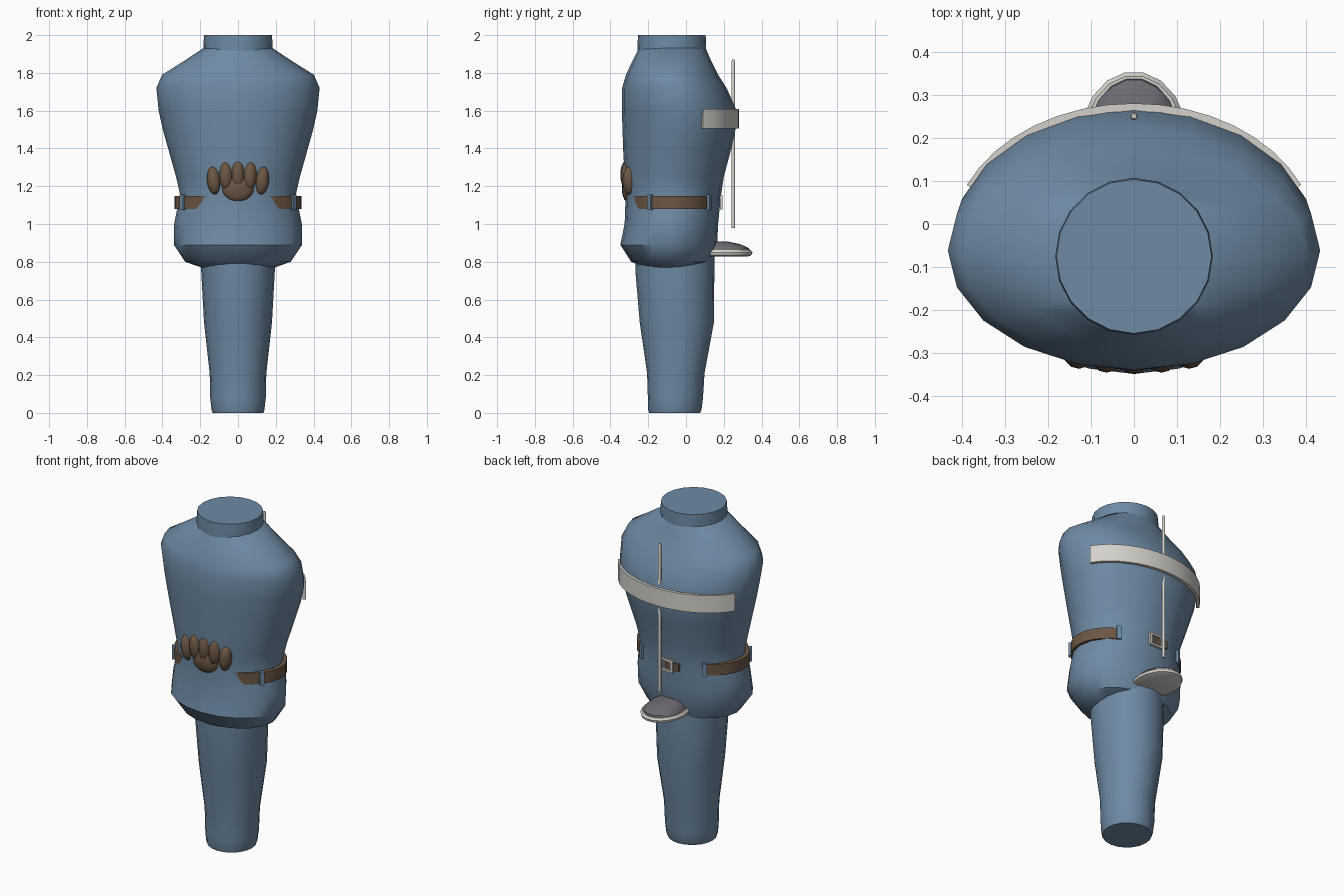
import bpy, bmesh, math
from mathutils import Vector

cube = bpy.data.objects.get("Cube")
if cube:
    bpy.data.objects.remove(cube, do_unlink=True)


def material(name, rgb):
    m = bpy.data.materials.new(name)
    m.use_nodes = True
    m.diffuse_color = (*rgb, 1)
    m.node_tree.nodes["Principled BSDF"].inputs["Base Color"].default_value = (*rgb, 1)
    return m


BLUE = material("denim blue", (.155, .255, .37))
BROWN = material("leather brown", (.15, .095, .058))
LIGHT = material("pale grey", (.66, .64, .60))
DARK = material("dark grey", (.15, .14, .165))


def finish(name, bm, mat, angle=40):
    bmesh.ops.recalc_face_normals(bm, faces=bm.faces)
    mesh = bpy.data.meshes.new(name)
    bm.to_mesh(mesh)
    bm.free()
    mesh.materials.append(mat)
    ob = bpy.data.objects.new(name, mesh)
    bpy.context.collection.objects.link(ob)
    bpy.ops.object.select_all(action="DESELECT")
    ob.select_set(True)
    bpy.context.view_layer.objects.active = ob
    bpy.ops.object.shade_smooth_by_angle(angle=math.radians(angle))
    return ob


def loft(name, rings, mat, sides=20, angle=40):
    """Stack of oval rings: height, half width, front y, back y."""
    bm = bmesh.new()
    loops = []
    for z, rx, front, back in rings:
        cy, ry = (front + back) / 2, (back - front) / 2
        loops.append([bm.verts.new((rx * math.cos(a), cy + ry * math.sin(a), z))
                      for a in (math.tau * i / sides for i in range(sides))])
    for low, high in zip(loops, loops[1:]):
        for i in range(sides):
            j = (i + 1) % sides
            bm.faces.new((low[i], low[j], high[j], high[i]))
    bm.faces.new(loops[0])
    bm.faces.new(loops[-1])
    return finish(name, bm, mat, angle)


def band(name, rx, ry, cy, z0, z1, thick, mat, start=0, end=360, steps=24):
    """Flat strip following an oval arc."""
    bm = bmesh.new()
    cuts = []
    for i in range(steps + 1):
        a = math.radians(start + (end - start) * i / steps)
        c, s = math.cos(a), math.sin(a)
        cuts.append([bm.verts.new(((rx - t) * c, cy + (ry - t) * s, z))
                     for t, z in ((0, z0), (0, z1), (thick, z1), (thick, z0))])
    for p, q in zip(cuts, cuts[1:]):
        for k in range(4):
            n = (k + 1) % 4
            bm.faces.new((p[k], p[n], q[n], q[k]))
    if end - start < 360:
        bm.faces.new(cuts[0])
        bm.faces.new(cuts[-1])
    else:
        bmesh.ops.remove_doubles(bm, verts=bm.verts, dist=.0001)
    return finish(name, bm, mat)


def box(name, centre, size, mat, turn=0):
    bm = bmesh.new()
    bmesh.ops.create_cube(bm, size=1)
    bmesh.ops.scale(bm, vec=size, verts=bm.verts)
    ob = finish(name, bm, mat)
    ob.location, ob.rotation_euler.z = centre, turn
    return ob


def ball(name, centre, radii, mat, tilt=0):
    bm = bmesh.new()
    bmesh.ops.create_uvsphere(bm, u_segments=12, v_segments=10, radius=1)
    bmesh.ops.scale(bm, vec=radii, verts=bm.verts)
    ob = finish(name, bm, mat, 60)
    ob.location, ob.rotation_euler.y = centre, tilt
    return ob


# Body, neck and single leg
loft("torso", [
    (.765, .18, -.21, .04), (.80, .28, -.29, .13), (.89, .34, -.348, .165),
    (1.0, .338, -.325, .17), (1.08, .322, -.322, .178), (1.15, .305, -.32, .185),
    (1.25, .328, -.325, .20), (1.40, .37, -.333, .24), (1.50, .398, -.336, .262),
    (1.60, .42, -.34, .268), (1.72, .432, -.338, .215), (1.79, .402, -.318, .17),
    (1.86, .29, -.285, .135), (1.94, .17, -.245, .10)], BLUE)
loft("neck", [(1.90, .183, -.257, .107), (1.945, .183, -.257, .107),
              (2.0, .18, -.254, .104)], BLUE)
loft("leg", [(.0, .135, -.195, .075), (.015, .14, -.2, .082), (.08, .147, -.202, .09),
             (.21, .15, -.206, .098), (.48, .18, -.245, .148),
             (.75, .195, -.268, .15), (.87, .195, -.27, .15)], BLUE)

# Belt with loops and rear buckle
band("belt", .337, .24, -.07, 1.08, 1.147, .025, BROWN, steps=32)
for side in (-1, 1):
    for label, angle in (("front", -30), ("back", 52)):
        a = math.radians(angle)
        box(label + "_belt_loop", (side * .338 * math.cos(a), -.07 + .242 * math.sin(a), 1.115),
            (.02, .026, .08), BLUE, side * math.atan2(math.sin(a) / .24, math.cos(a) / .337))
box("buckle_strap", (-.035, .18, 1.115), (.09, .014, .045), BROWN)
for side in (-1, 1):
    box("buckle_side", (side * .038, .186, 1.115), (.012, .014, .075), LIGHT)
    box("buckle_bar", (0, .186, 1.115 + side * .032), (.08, .014, .012), LIGHT)

# Five fingers and palm resting on the belly
for i in range(-2, 3):
    d = abs(i)
    ball("finger", (i * .064, -.312 + .006 * d * d / 2, 1.262 - .008 * d * d),
         (.036, .036, .078 - .002 * d), BROWN, i * .05)
ball("palm", (0, -.31, 1.19), (.085, .03, .072), BROWN)

# Strap across the upper back and upright rod
band("back_strap", .425, .32, -.04, 1.505, 1.61, .018, LIGHT, 24, 156, 16)
loft("rod", [(.98, .009, .241, .259), (1.862, .009, .241, .259),
             (1.87, .006, .244, .256)], LIGHT, 10)

# Rounded rear seat with pale base
base = loft("seat_base", [(.828, .10, .06, .33), (.836, .122, .04, .35),
                          (.85, .125, .035, .354), (.862, .115, .045, .345)], LIGHT, 18)
pad = loft("seat_pad", [(.858, .108, .05, .34), (.872, .104, .055, .336),
                        (.893, .082, .07, .29), (.908, .045, .10, .22)], DARK, 18)
